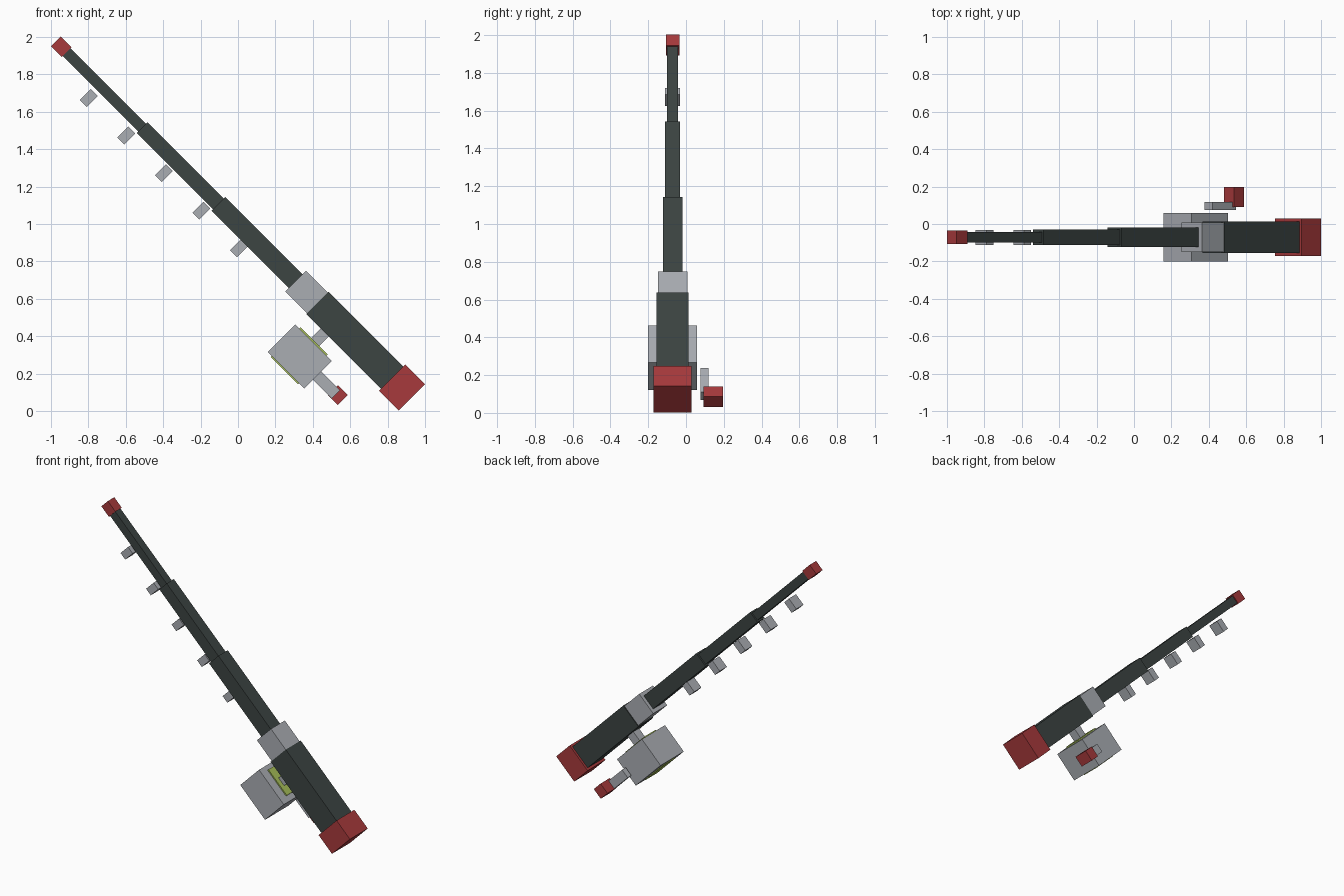
import bpy, math
from mathutils import Matrix, Vector

if "Cube" in bpy.data.objects:
    bpy.data.objects.remove(bpy.data.objects["Cube"])

TILT = Matrix.Rotation(math.pi / 4, 4, 'Y')
ROD_Y, ROD_V = -0.071, 0.709   # centre line of the rod


def material(name, rgb):
    m = bpy.data.materials.new(name)
    m.diffuse_color = (*rgb, 1)
    m.use_nodes = True
    m.node_tree.nodes["Principled BSDF"].inputs["Base Color"].default_value = m.diffuse_color
    return m


dark = material("dark_green_grey", (0.045, 0.058, 0.055))
red = material("red", (0.39, 0.042, 0.045))
grey = material("light_grey", (0.40, 0.42, 0.45))
green = material("line_green", (0.38, 0.51, 0.10))


def box(name, mat, u, y, v):
    """Box from ranges along the rod (u), sideways (y) and across it (v)."""
    centre = Vector((-(u[0] + u[1]) / 2, (y[0] + y[1]) / 2, (v[0] + v[1]) / 2))
    bpy.ops.mesh.primitive_cube_add(size=1, location=TILT @ centre,
                                    rotation=(0, math.pi / 4, 0))
    ob = bpy.context.object
    ob.name = name
    ob.scale = (u[1] - u[0], y[1] - y[0], v[1] - v[0])
    bpy.ops.object.transform_apply(location=False, rotation=False, scale=True)
    ob.data.materials.append(mat)
    return ob


def rod_part(name, mat, u0, u1, width):
    h = width / 2
    return box(name, mat, (u0, u1), (ROD_Y - h, ROD_Y + h), (ROD_V - h, ROD_V + h))


# Rod: cap, handle, collar, tapering sections, tip
rod_part("butt_cap", red, -0.606, -0.457, 0.20)
rod_part("handle", dark, -0.47, 0.108, 0.168)
rod_part("collar", grey, 0.09, 0.273, 0.156)
rod_part("lower_section", dark, 0.26, 0.857, 0.104)
rod_part("middle_section", dark, 0.84, 1.433, 0.081)
rod_part("upper_section", dark, 1.42, 2.01, 0.058)
rod_part("tip_cap", red, 2.004, 2.087, 0.072)

# Line guides hanging under the rod
for i in range(5):
    c = 0.612 + 0.284 * i
    box(f"line_guide_{i + 1}", grey, (c - 0.026, c + 0.026),
        (ROD_Y - 0.04, ROD_Y + 0.04), (0.577, 0.66))

# Reel
box("reel_body", grey, (-0.165, 0.111), (-0.201, 0.059), (0.335, 0.544))
box("line_spool", green, (-0.125, 0.08), (ROD_Y - 0.065, ROD_Y + 0.065), (0.329, 0.553))
box("reel_foot", grey, (-0.062, 0.0), (ROD_Y - 0.032, ROD_Y + 0.032), (0.53, 0.64))

# Crank
box("crank_arm", grey, (-0.307, -0.13), (0.076, 0.118), (0.402, 0.465))
box("crank_knob", red, (-0.355, -0.28), (0.092, 0.197), (0.399, 0.476))
